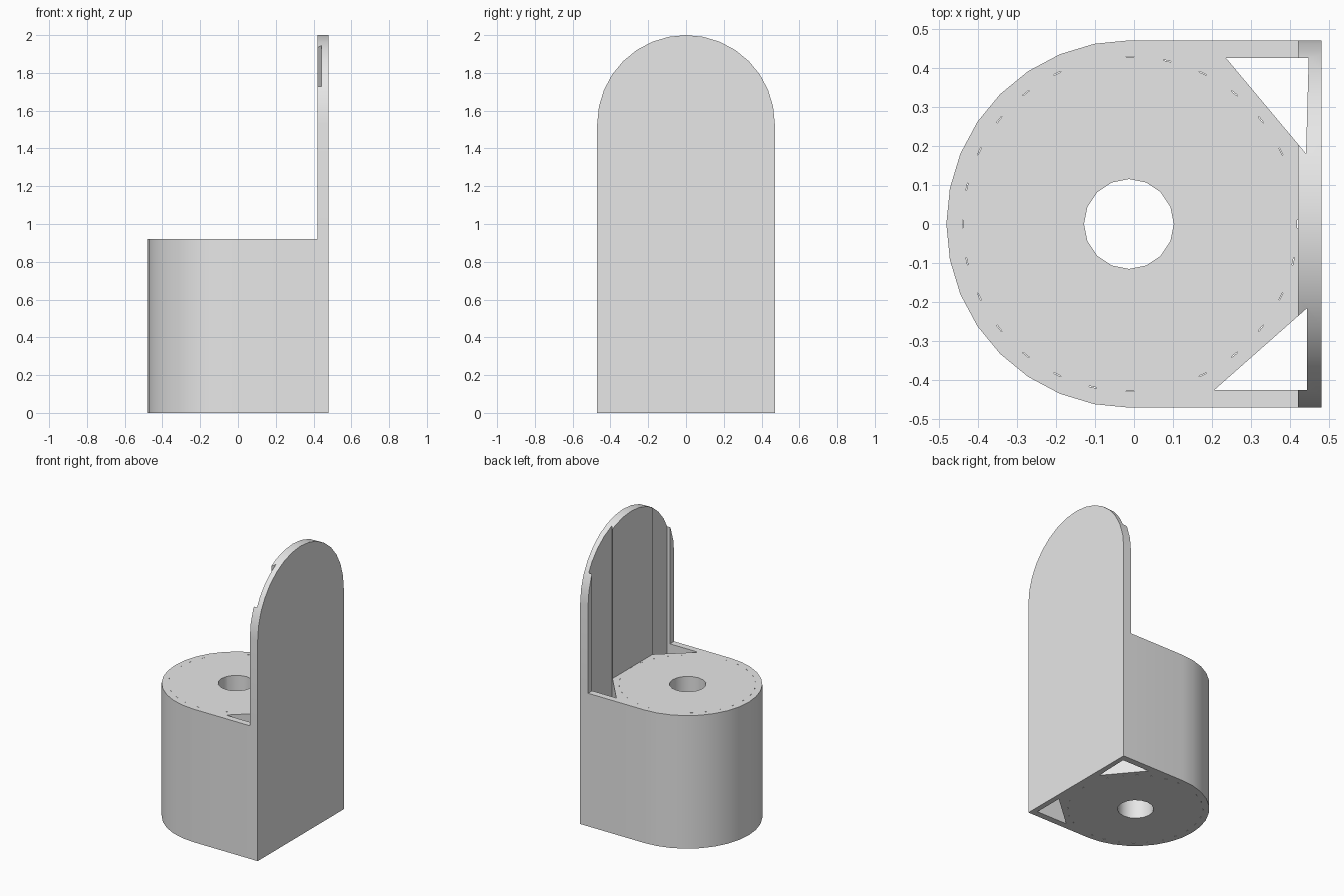
import bpy
import bmesh
from math import sin, cos, pi, radians
from mathutils import Vector

cube = bpy.data.objects.get("Cube")
if cube:
    bpy.data.objects.remove(cube, do_unlink=True)

grey = bpy.data.materials.new("light grey")
grey.use_nodes = True
grey.diffuse_color = (0.8, 0.8, 0.8, 1)
grey.node_tree.nodes["Principled BSDF"].inputs["Base Color"].default_value = (0.8, 0.8, 0.8, 1)


def arc(cx, cy, r, start, end, steps):
    """Points along a circular arc, angles in degrees."""
    angles = [radians(start + (end - start) * i / steps) for i in range(steps + 1)]
    return [(cx + r * cos(a), cy + r * sin(a)) for a in angles]


def prisms(name, outlines, low, high, along_x=False):
    """Extrude closed outlines along z, or along x for (y, z) outlines."""
    bm = bmesh.new()
    for outline in outlines:
        if along_x:
            points, step = [(low, p, q) for p, q in outline], Vector((high - low, 0, 0))
        else:
            points, step = [(p, q, low) for p, q in outline], Vector((0, 0, high - low))
        face = bm.faces.new([bm.verts.new(p) for p in points])
        new = bmesh.ops.extrude_face_region(bm, geom=[face], use_keep_orig=True)
        moved = [g for g in new["geom"] if isinstance(g, bmesh.types.BMVert)]
        bmesh.ops.translate(bm, verts=moved, vec=step)
    bmesh.ops.recalc_face_normals(bm, faces=bm.faces)
    mesh = bpy.data.meshes.new(name)
    bm.to_mesh(mesh)
    bm.free()
    mesh.materials.append(grey)
    obj = bpy.data.objects.new(name, mesh)
    bpy.context.collection.objects.link(obj)
    return obj


def combine(target, tool, operation):
    """Apply a boolean and discard the tool object."""
    tool.hide_render = True
    mod = target.modifiers.new(operation.lower(), "BOOLEAN")
    mod.operation, mod.solver, mod.object = operation, "EXACT", tool
    bpy.context.view_layer.objects.active = target
    bpy.ops.object.modifier_apply(modifier=mod.name)
    bpy.data.objects.remove(tool, do_unlink=True)


CX, R, BACK = -0.01, 0.47, 0.48

# D-shaped block, round on one side and flat against the back plate
d_shape = arc(CX, 0, R, 90, 270, 16) + [(BACK, -R), (BACK, R)]
holder = prisms("holder_body", [d_shape], 0, 0.92)

# Tall arched back plate
arch = arc(0, 2 - R, R, 0, 180, 16) + [(-R, 0), (R, 0)]
combine(holder, prisms("back_plate", [arch], 0.42, BACK, along_x=True), "UNION")

# Central bore
bore = arc(-0.013, 0, 0.115, 0, 337.5, 15)
combine(holder, prisms("bore_cutter", [bore], -0.1, 1.1), "DIFFERENCE")

# Corner channels, which also groove the full height of the plate
channels = [
    [(0.235, 0.425), (0.44, 0.18), (0.447, 0.425)],
    [(0.205, -0.425), (0.443, -0.425), (0.443, -0.215)],
]
combine(holder, prisms("channel_cutter", channels, -0.1, 2.1), "DIFFERENCE")

# Ring of hairline slits around the block, a few of them left out
slits = []
for i in range(28):
    if i in (1, 8, 22):
        continue
    a = 2 * pi * i / 28
    out, side = Vector((cos(a), sin(a))), Vector((-sin(a), cos(a)))
    mid = Vector((CX, 0)) + out * 0.428
    slits.append([mid + out * u * 0.001 + side * v * 0.01
                  for u, v in ((-1, -1), (1, -1), (1, 1), (-1, 1))])
combine(holder, prisms("slit_cutter", slits, -0.1, 1.1), "DIFFERENCE")

# Smooth the curved walls, keep the corners crisp
bpy.ops.object.select_all(action="DESELECT")
holder.select_set(True)
bpy.context.view_layer.objects.active = holder
bpy.ops.object.shade_smooth_by_angle(angle=radians(30))
